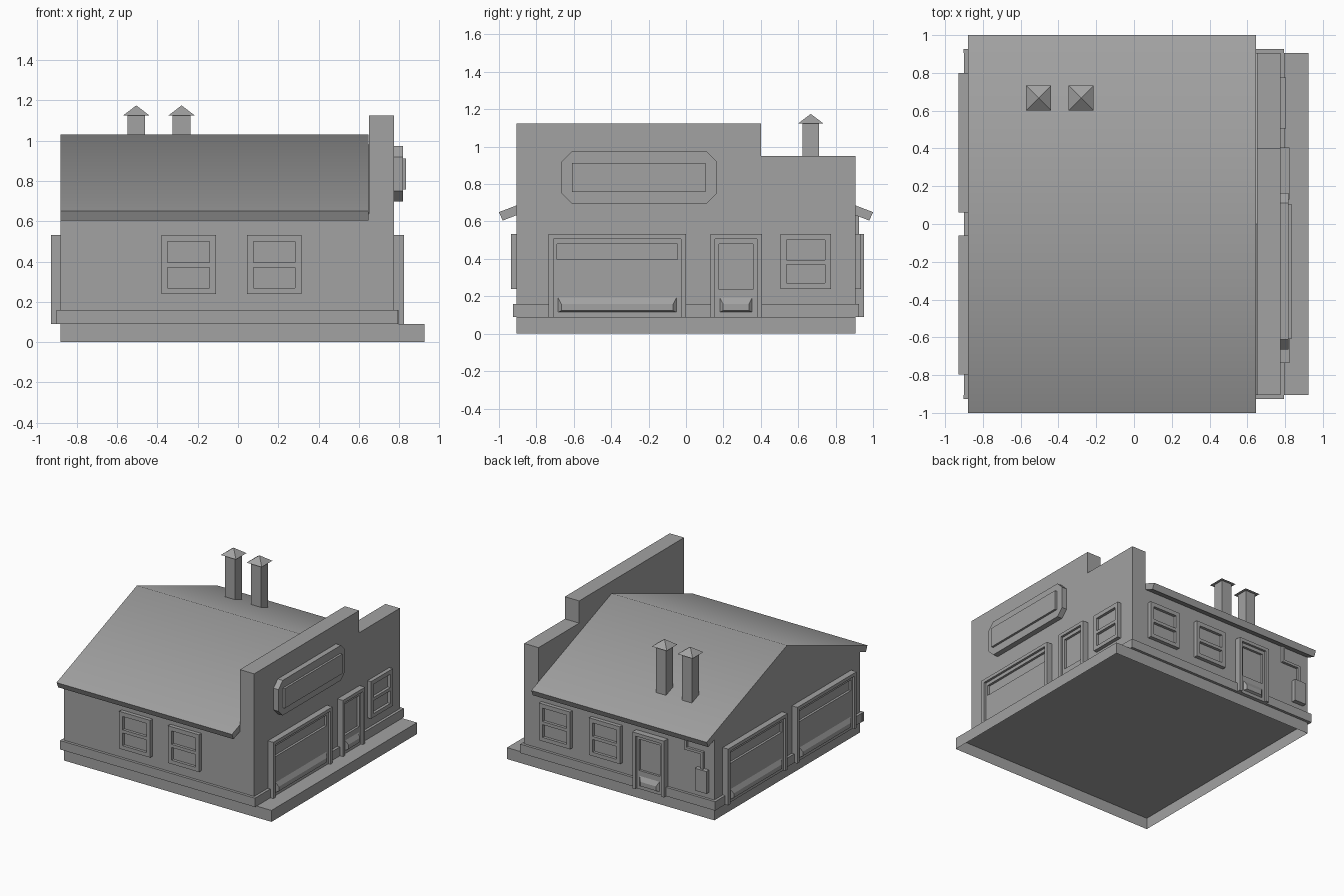
import bpy
import bmesh
from mathutils import Vector

cube = bpy.data.objects.get("Cube")
if cube:
    bpy.data.objects.remove(cube, do_unlink=True)

GREY = 0.36
grey = bpy.data.materials.new("plain grey")
grey.use_nodes = True
grey.diffuse_color = (GREY, GREY, GREY, 1)
grey.node_tree.nodes["Principled BSDF"].inputs["Base Color"].default_value = (GREY, GREY, GREY, 1)

# Main dimensions
LEFT, RIGHT, GABLE_END, DEPTH = -0.88, 0.775, 0.65, 0.905
FLOOR, HEAD = 0.09, 0.533

# Each wall maps (along, outward, up) to model space
WALLS = {
    "front": lambda u, d, z: (u, -DEPTH - d, z),
    "back": lambda u, d, z: (u, DEPTH + d, z),
    "right": lambda u, d, z: (RIGHT + d, u, z),
    "left": lambda u, d, z: (LEFT - d, u, z),
}


def finish(name, bm):
    bmesh.ops.recalc_face_normals(bm, faces=bm.faces)
    mesh = bpy.data.meshes.new(name)
    bm.to_mesh(mesh)
    bm.free()
    mesh.materials.append(grey)
    obj = bpy.data.objects.new(name, mesh)
    bpy.context.scene.collection.objects.link(obj)
    return obj


def add_box(bm, wall, u0, u1, z0, z1, d0, d1, bevel=0.0, drop=0.0):
    """Box on a wall; bevel and drop shrink its outer face."""
    for v in bmesh.ops.create_cube(bm, size=2)["verts"]:
        outer = v.co.y > 0
        u = u1 if v.co.x > 0 else u0
        z = z1 if v.co.z > 0 else z0
        if outer:
            u -= bevel * v.co.x
            z -= drop if v.co.z > 0 else -bevel / 2
        v.co = WALLS[wall](u, d1 if outer else d0, z)


def prism(name, profile, x0, x1):
    """Extrude a (y, z) outline along x."""
    bm = bmesh.new()
    face = bm.faces.new([bm.verts.new((x0, y, z)) for y, z in profile])
    new = bmesh.ops.extrude_face_region(bm, geom=[face])["geom"]
    verts = [g for g in new if isinstance(g, bmesh.types.BMVert)]
    bmesh.ops.translate(bm, verts=verts, vec=Vector((x1 - x0, 0, 0)))
    return finish(name, bm)


def window(name, wall, centre):
    bm = bmesh.new()
    a, b, bar, out = centre - 0.135, centre + 0.135, 0.031, 0.03
    for u in (a, b - bar):
        add_box(bm, wall, u, u + bar, 0.24, HEAD, 0, out)
    for z0, z1 in ((0.24, 0.27), (0.37, 0.395), (0.5, HEAD)):
        add_box(bm, wall, a + bar, b - bar, z0, z1, 0, out)
    add_box(bm, wall, a + bar, b - bar, 0.27, 0.5, 0, 0.008)
    finish(name, bm)


def door(name, wall, a, b, glass_bottom):
    bm = bmesh.new()
    bar, out, leaf = 0.026, 0.048, 0.03
    # Surround
    for u in (a, b - bar):
        add_box(bm, wall, u, u + bar, FLOOR, HEAD, 0, out)
    add_box(bm, wall, a + bar, b - bar, HEAD - bar, HEAD, 0, out)
    # Leaf with a sunken pane
    a, b, top = a + bar, b - bar, HEAD - bar
    stile = 0.02
    add_box(bm, wall, a, b, FLOOR, glass_bottom, 0, leaf)
    add_box(bm, wall, a, b, 0.48, top, 0, leaf)
    for u in (a, b - stile):
        add_box(bm, wall, u, u + stile, glass_bottom, 0.48, 0, leaf)
    add_box(bm, wall, a + stile, b - stile, glass_bottom, 0.48, 0, 0.012)
    # Sloped kick plate
    add_box(bm, wall, a + 0.025, b - 0.025, 0.115, 0.193, leaf, out, 0.018, 0.035)
    finish(name, bm)


# Base, open underneath
bm = bmesh.new()
add_box(bm, "front", LEFT, 0.925, 0, FLOOR, -2 * DEPTH, 0)
bottom = [f for f in bm.faces if f.calc_center_median().z < 0.01]
bmesh.ops.delete(bm, geom=bottom, context="FACES")
finish("base", bm)

# House body, stepped end wall and roof
prism("house_body", [(-DEPTH, FLOOR), (DEPTH, FLOOR), (DEPTH, 0.635),
                     (0, 0.98), (-DEPTH, 0.635)], LEFT, GABLE_END)
prism("end_wall", [(-DEPTH, FLOOR), (DEPTH, FLOOR), (DEPTH, 0.95), (0.4, 0.95),
                   (0.4, 1.125), (-DEPTH, 1.125)], GABLE_END, RIGHT)
roof = prism("roof", [(-1, 0.65), (-0.98, 0.605), (0, 0.98), (0.98, 0.605),
                      (1, 0.65), (0, 1.032)], LEFT, GABLE_END - 0.003)
for face in roof.data.polygons:
    face.use_smooth = face.normal.z > 0.5

# Sign board with clipped corners and a raised panel
y0, y1, z0, z1, c = -0.665, 0.165, 0.697, 0.973, 0.053
prism("sign_board", [(y0 + c, z0), (y1 - c, z0), (y1, z0 + c), (y1, z1 - c),
                     (y1 - c, z1), (y0 + c, z1), (y0, z1 - c), (y0, z0 + c)], RIGHT, 0.818)
bm = bmesh.new()
add_box(bm, "right", -0.61, 0.105, 0.757, 0.912, 0.04, 0.06)
finish("sign_panel", bm)

# Openings
for i, (wall, centre) in enumerate((("front", -0.245), ("front", 0.18), ("right", 0.64),
                                    ("back", 0.49), ("back", 0.055))):
    window(f"{wall}_window_{i + 1}", wall, centre)
door("right_garage_door", "right", -0.735, 0.0, 0.397)
door("left_garage_door_front", "left", -0.797, -0.06, 0.397)
door("left_garage_door_back", "left", 0.062, 0.8, 0.397)
door("right_door", "right", 0.13, 0.405, 0.235)
door("back_door", "back", -0.475, -0.2, 0.235)

# Skirting, broken at the doors
SKIRT = {
    "front": [(LEFT - 0.022, RIGHT + 0.02)],
    "back": [(LEFT - 0.022, -0.475), (-0.2, RIGHT + 0.02)],
    "right": [(-DEPTH, -0.735), (0.0, 0.13), (0.405, DEPTH)],
    "left": [(-DEPTH, -0.797), (-0.06, 0.062), (0.8, DEPTH)],
}
for wall, spans in SKIRT.items():
    bm = bmesh.new()
    for a, b in spans:
        add_box(bm, wall, a, b, FLOOR, 0.16, 0, 0.021)
    finish(f"{wall}_skirting", bm)

# Meter box and its pipe
bm = bmesh.new()
add_box(bm, "back", -0.835, -0.735, 0.21, 0.385, 0, 0.035)
finish("meter_box", bm)
bm = bmesh.new()
add_box(bm, "back", -0.65, -0.63, 0.52, 0.64, 0, 0.02)
add_box(bm, "back", -0.795, -0.63, 0.5, 0.52, 0, 0.02)
add_box(bm, "back", -0.795, -0.775, 0.385, 0.5, 0, 0.02)
finish("meter_pipe", bm)

# Chimneys with pyramid caps
for side, x in (("right", -0.505), ("left", -0.28)):
    bm = bmesh.new()
    y, half, cap = 0.667, 0.044, 0.066
    add_box(bm, "back", x - half, x + half, 0.7, 1.125, y - half - DEPTH, y + half - DEPTH)
    rim = [bm.verts.new((x + sx * cap, y + sy * cap, 1.125))
           for sx, sy in ((-1, -1), (1, -1), (1, 1), (-1, 1))]
    tip = bm.verts.new((x, y, 1.175))
    bm.faces.new(rim)
    for i in range(4):
        bm.faces.new((rim[i], rim[(i + 1) % 4], tip))
    finish(f"{side}_chimney", bm)
